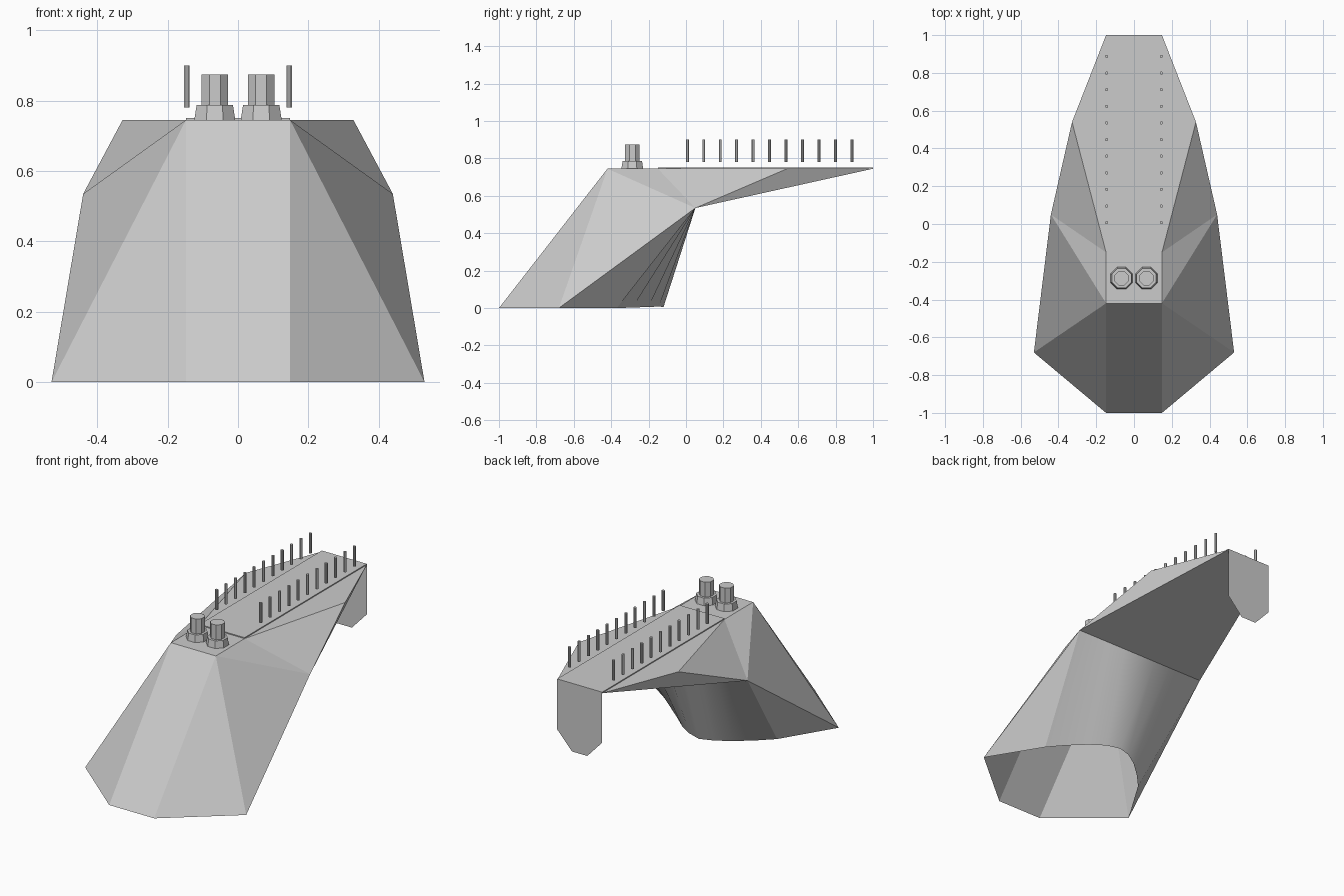
import bpy, bmesh, math
from mathutils import Matrix

if "Cube" in bpy.data.objects:
    bpy.data.objects.remove(bpy.data.objects["Cube"])

H = 0.745  # roof height


def make(name, bm, smooth=False):
    me = bpy.data.meshes.new(name)
    bmesh.ops.remove_doubles(bm, verts=bm.verts[:], dist=1e-4)
    bmesh.ops.recalc_face_normals(bm, faces=bm.faces[:])
    for f in bm.faces:
        f.smooth = smooth
    bm.to_mesh(me)
    bm.free()
    ob = bpy.data.objects.new(name, me)
    bpy.context.collection.objects.link(ob)
    return ob


def poly(bm, pts, both=False):
    for s in ((1, -1) if both else (1,)):
        p = [(s * x, y, z) for x, y, z in pts]
        bm.faces.new([bm.verts.new(v) for v in (p if s > 0 else p[::-1])])


def cone(bm, loc, r1, r2, z0, z1, n=8):
    m = Matrix.Translation((loc[0], loc[1], (z0 + z1) / 2)) @ Matrix.Rotation(math.pi / n, 4, 'Z')
    bmesh.ops.create_cone(bm, cap_ends=True, segments=n, radius1=r1, radius2=r2,
                          depth=z1 - z0, matrix=m)


# Named corners on the right half of the hull
W = 0.148
toe, foot = (W, -1, 0), (0.53, -0.68, 0)
brow, neck = (W, -0.42, H), (W, -0.15, H)
elbow, wing, tail = (0.44, 0.05, 0.535), (0.328, 0.54, H), (W, 1, H)


def mir(p):
    return (-p[0], p[1], p[2])


# Faceted hull, open at the bottom
bm = bmesh.new()
for tri in ((toe, foot, brow), (foot, elbow, brow), (brow, elbow, neck),
            (neck, elbow, wing), (elbow, tail, wing), (neck, wing, tail)):
    poly(bm, tri, both=True)
poly(bm, (toe, brow, mir(brow), mir(toe)))
poly(bm, (brow, neck, mir(neck), mir(brow)))
poly(bm, (neck, tail, mir(tail), mir(neck)))
poly(bm, (elbow, mir(elbow), mir(tail), tail))
make("hull", bm)

# Curved rear wall between the base arc and the overhang edge
bm = bmesh.new()
base = [(0.34, -0.37, 0), (0.26, -0.285, 0.003), (0.165, -0.2, 0.006), (0.08, -0.145, 0.008), (0, -0.12, 0.006)]
top = [(x, 0.05, 0.535) for x in (0.44, 0.33, 0.22, 0.11, 0)]
for i in range(4):
    poly(bm, (base[i], base[i + 1], top[i + 1], top[i]), both=True)
make("rear_wall", bm, smooth=True)
bm = bmesh.new()
poly(bm, (foot, base[0], elbow), both=True)
make("rear_wall_sides", bm)

# Thin raised strip along the roof
bm = bmesh.new()
bmesh.ops.create_cube(bm, size=1, matrix=Matrix.Translation((0, 0.425, H + 0.002))
                      @ Matrix.Diagonal((2 * W, 1.15, 0.008, 1)))
make("roof_strip", bm)

# Hanging panel at the tail
bm = bmesh.new()
half = [(W, 1, H), (W, 1, 0.45), (0.05, 1, 0.345)]
poly(bm, half + [mir(p) for p in reversed(half)])
make("tail_panel", bm)

# Pair of octagonal chimneys on flared collars
for s, side in ((-1, "left"), (1, "right")):
    bm = bmesh.new()
    cone(bm, (s * 0.066, -0.287), 0.063, 0.056, H, 0.787)
    cone(bm, (s * 0.066, -0.287), 0.041, 0.041, 0.78, 0.875)
    make("chimney_" + side, bm)

# Two rows of slim posts above the roof
bm = bmesh.new()
for s in (-1, 1):
    for i in range(11):
        cone(bm, (s * 0.145, 0.007 + 0.088 * i), 0.0085, 0.0085, 0.78, 0.9)
make("roof_posts", bm)
